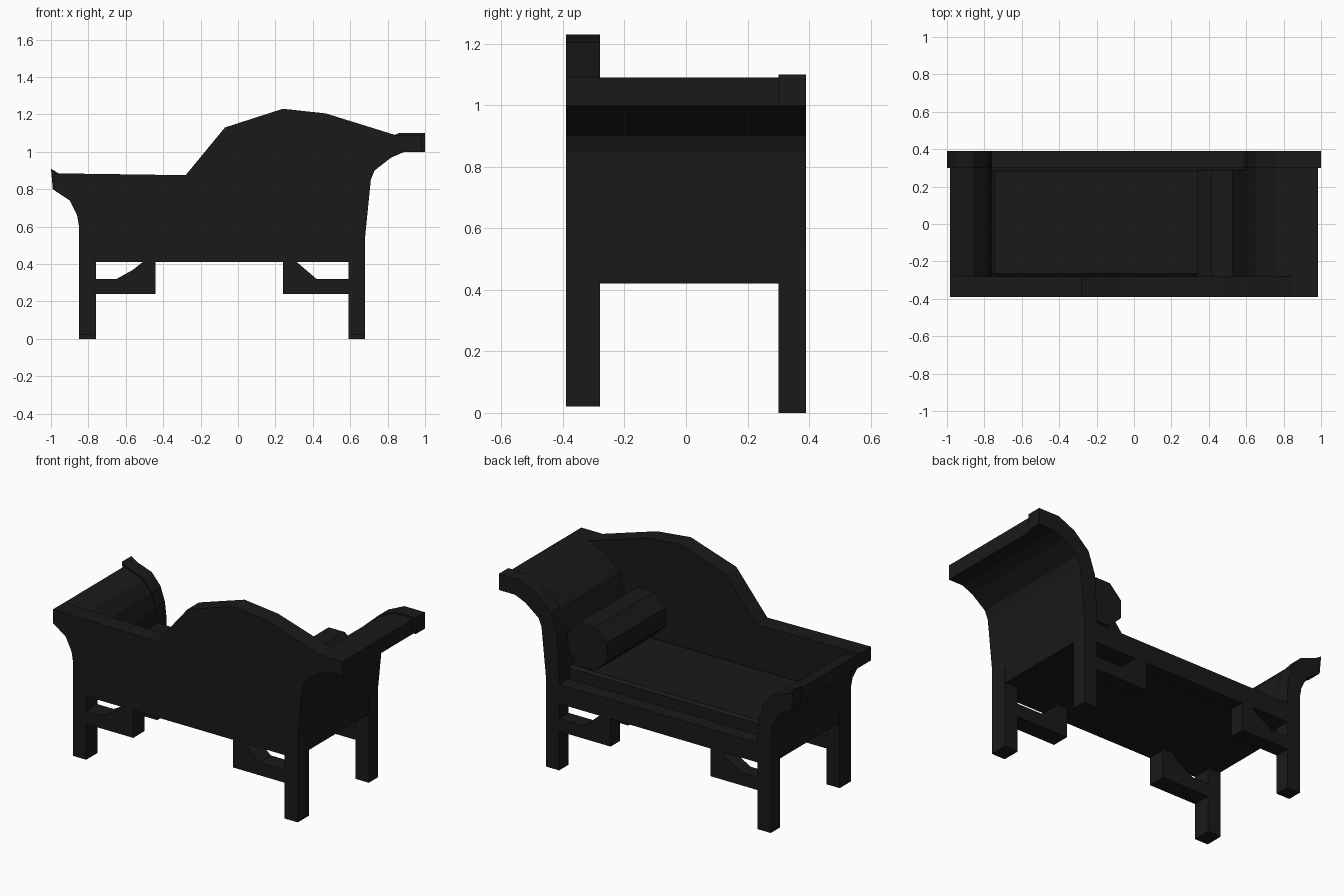
import bpy, bmesh, math

if "Cube" in bpy.data.objects:
    bpy.data.objects.remove(bpy.data.objects["Cube"])

mat = bpy.data.materials.new("black")
mat.diffuse_color = (0.01, 0.01, 0.01, 1)
mat.use_nodes = True
mat.node_tree.nodes["Principled BSDF"].inputs["Base Color"].default_value = mat.diffuse_color


def prism(name, profile, y0, y1, bevel=0):
    """Extrude an x-z outline from y0 to y1."""
    bm = bmesh.new()
    face = bm.faces.new([bm.verts.new((x, y0, z)) for x, z in profile])
    ext = bmesh.ops.extrude_face_region(bm, geom=[face])
    for v in ext["geom"]:
        if isinstance(v, bmesh.types.BMVert):
            v.co.y = y1
    bmesh.ops.recalc_face_normals(bm, faces=bm.faces)
    mesh = bpy.data.meshes.new(name)
    bm.to_mesh(mesh)
    bm.free()
    mesh.materials.append(mat)
    ob = bpy.data.objects.new(name, mesh)
    bpy.context.collection.objects.link(ob)
    if bevel:
        mod = ob.modifiers.new("bevel", "BEVEL")
        mod.width, mod.segments = bevel, 1
    return ob


def box(name, x0, x1, z0, z1, y0, y1, bevel=0):
    return prism(name, [(x0, z0), (x1, z0), (x1, z1), (x0, z1)], y0, y1, bevel)


BACK = (-0.39, -0.28)
FRONT = (0.30, 0.39)

# Scroll outlines: outer curve upwards, then inner curve back down
low_outer = [(-.85, .60), (-.86, .66), (-.875, .69), (-.90, .74), (-.99, .80)]
low_inner = [(-.96, .885), (-.86, .85), (-.80, .78), (-.77, .69), (-.76, .60)]
high_outer = [(.68, .55), (.695, .70), (.71, .85), (.73, .90), (.82, .97), (.89, 1.0)]
high_inner = [(.86, 1.10), (.75, 1.05), (.65, .96), (.605, .83), (.59, .60)]

# Open-side posts: leg and scroll in one piece
prism("low_front_post", [(-.76, 0), (-.85, 0)] + low_outer + [(-1, .91)] + low_inner, *FRONT)
prism("high_front_post", [(.59, 0), (.68, 0)] + high_outer + [(1, 1.0), (1, 1.10)] + high_inner, *FRONT)

# Curved end panels between the posts and the back
prism("low_end_panel", [(-.76, .42), (-.845, .42)] + low_outer[:-1]
      + [(-.985, .80), (-.985, .885)] + [(x, z - .01) for x, z in low_inner], -.28, .30)
prism("high_end_panel", [(.59, .42), (.675, .42)] + high_outer
      + [(.985, 1.0), (.985, 1.09)] + [(x, z - .01) for x, z in high_inner], -.28, .30)

# Humped backboard
prism("backboard", [(-.85, .41)] + low_outer[:-1] + [(-.985, .80), (-.985, .885), (-.28, .875),
      (-.07, 1.13), (.24, 1.23), (.47, 1.205), (.84, 1.09), (.985, 1.09), (.985, 1.0)]
      + high_outer[::-1] + [(.68, .41)], *BACK)

# Back legs
box("low_back_leg", -.85, -.76, .02, .41, *BACK)
box("high_back_leg", .59, .68, .02, .41, *BACK)

# Leg brackets on both sides
for side, (y0, y1) in (("back", BACK), ("front", FRONT)):
    prism(f"low_{side}_bracket", [(-.76, .24), (-.44, .24), (-.44, .41), (-.51, .41),
          (-.56, .37), (-.65, .32), (-.76, .32)], y0, y1)
    prism(f"high_{side}_bracket", [(.59, .24), (.24, .24), (.24, .41), (.315, .41),
          (.42, .32), (.59, .32)], y0, y1)

# Seat
box("front_rail", -.76, .59, .41, .53, *FRONT)
box("seat_base", -.76, .59, .42, .50, -.28, .30)
box("seat_cushion", -.76, .60, .50, .61, -.28, .295, 0.015)

# Octagonal bolster
octagon = [(.47 + .145 * math.cos(math.radians(22.5 + 45 * i)),
            .755 + .145 * math.sin(math.radians(22.5 + 45 * i))) for i in range(8)]
prism("bolster", octagon, -.28, .29)
